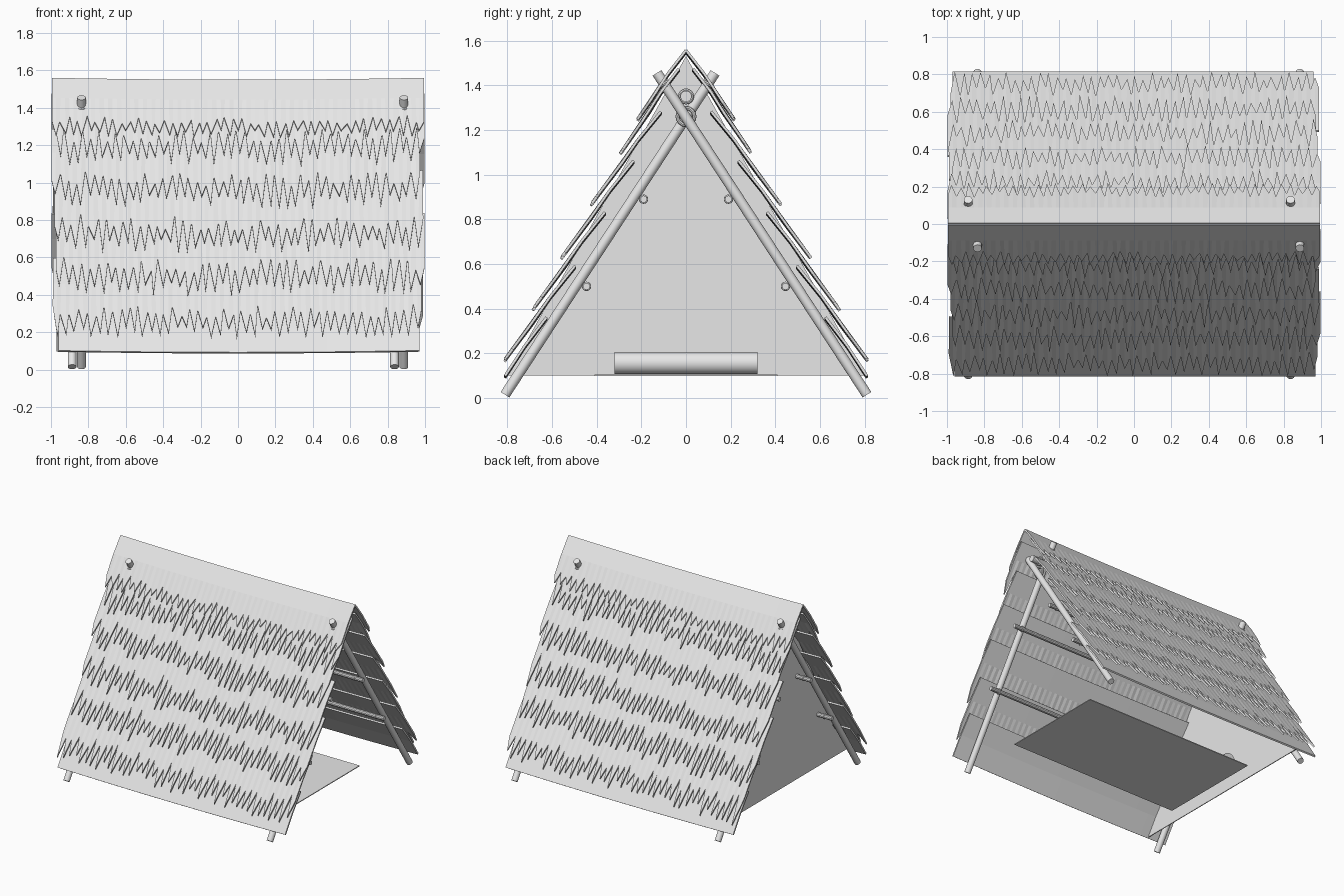
import bpy
import bmesh
import random
from mathutils import Vector

cube = bpy.data.objects.get("Cube")
if cube:
    bpy.data.objects.remove(cube, do_unlink=True)
random.seed(4)

grey = bpy.data.materials.new("light_grey")
grey.use_nodes = True
grey.diffuse_color = (0.8, 0.8, 0.8, 1)
grey.node_tree.nodes["Principled BSDF"].inputs["Base Color"].default_value = (0.8, 0.8, 0.8, 1)

RIDGE, RUN = 1.557, 0.556          # ridge height, horizontal run per unit drop
OUT = Vector((0, -0.874, 0.486))   # outward direction of the front slope


def add_mesh(name, verts, faces):
    mesh = bpy.data.meshes.new(name)
    mesh.from_pydata(verts, [], faces)
    bm = bmesh.new()
    bm.from_mesh(mesh)
    bmesh.ops.recalc_face_normals(bm, faces=bm.faces)
    bm.to_mesh(mesh)
    bm.free()
    mesh.materials.append(grey)
    obj = bpy.data.objects.new(name, mesh)
    bpy.context.collection.objects.link(obj)
    return obj


def finish(name):
    obj = bpy.context.object
    obj.name = name
    obj.data.materials.append(grey)
    bpy.ops.object.shade_smooth_by_angle()
    return obj


def pole(name, a, b, radius, sides=16):
    a, b = Vector(a), Vector(b)
    bpy.ops.mesh.primitive_cylinder_add(vertices=sides, radius=radius,
                                        depth=(b - a).length, location=(a + b) / 2)
    bpy.context.object.rotation_euler = (b - a).to_track_quat('Z', 'Y').to_euler()
    return finish(name)


def ring(name, centre, axis, major, minor):
    bpy.ops.mesh.primitive_torus_add(major_radius=major, minor_radius=minor, location=centre,
                                     major_segments=16, minor_segments=8)
    bpy.context.object.rotation_euler = Vector(axis).to_track_quat('Z', 'Y').to_euler()
    return finish(name)


def slope_point(x, z, offset, side):
    """Point on a roof slope, pushed outward by offset, with a slight sag mid-span."""
    p = Vector((x, -(RIDGE - z) * RUN, z)) + OUT * offset
    p.z -= 0.01 * (1 - x * x)
    return (p.x, p.y * side, p.z)


def thatch(name, side, top, notch, tip, inner, outer, x0, x1):
    """Tilted, slightly bulging thatch sheet with a ragged toothed lower edge."""
    count = 86
    middle = (top + notch) / 2
    verts, faces = [], []

    def reach(z):
        return inner + (outer - inner) * (top - z) / (top - tip)

    for i in range(count + 1):
        x = x0 + (x1 - x0) * i / count
        jag = random.uniform(-0.3, 0.3) * (notch - tip)
        low = (tip if i % 2 else notch) + jag
        slant = 0 if i in (0, count) else random.uniform(-0.006, 0.006)
        verts += [slope_point(x, top, inner, side),
                  slope_point(x, middle, reach(middle) + 0.006, side),
                  slope_point(x + slant, low, reach(low), side)]
        if i:
            k = 3 * i
            faces += [(k - 3, k - 2, k + 1, k), (k - 2, k - 1, k + 2, k + 1)]
    solid = add_mesh(name, verts, faces).modifiers.new("thickness", 'SOLIDIFY')
    solid.thickness = 0.012
    solid.offset = 0


# Thatch: top height, notch height, tip height, inner and outer offset
rows = [
    (1.557, 1.325, 1.25, 0.0, 0.038),
    (1.48, 1.25, 1.12, -0.012, 0.030),
    (1.30, 1.02, 0.89, -0.035, 0.032),
    (1.08, 0.79, 0.65, -0.035, 0.032),
    (0.85, 0.56, 0.42, -0.035, 0.032),
    (0.61, 0.31, 0.19, -0.035, 0.032),
    (0.38, 0.10, 0.10, -0.035, 0.0),
]
shifts = [0, 0.012, -0.012, 0.005, 0.012, -0.005, 0.005]
for side, label in ((1, "front"), (-1, "back")):
    for n, (row, shift) in enumerate(zip(rows, shifts)):
        half = 0.995 if n == 0 else 0.965 if n == 6 else 0.985
        thatch(f"{label}_thatch_{n + 1}", side, *row, -half + shift * side, half + shift * side)

# Closed end wall, just inside the end poles
wall = add_mesh("end_wall",
                [(-0.8, -0.8, 0.1), (-0.8, 0.8, 0.1), (-0.8, 0, 1.53)], [(0, 1, 2)])
wall.modifiers.new("thickness", 'SOLIDIFY').thickness = 0.006

# Crossed end poles with lashings
for label, x in (("right", -0.862), ("left", 0.862)):
    for side, leg in ((1, "front"), (-1, "back")):
        px = x - 0.025 * side
        pole(f"{label}_{leg}_pole", (px, -0.81 * side, 0.015), (px, 0.13 * side, 1.455), 0.023)
        ring(f"{label}_{leg}_collar", (px, 0.1 * side, 1.405),
             (0, 0.94 * side, 1.44), 0.025, 0.008)
    ring(f"{label}_crossing_lashing", (x, 0, 1.26), (1, 0, 0), 0.038, 0.009)
    ring(f"{label}_ridge_lashing", (x, 0, 1.35), (1, 0, 0), 0.028, 0.008)

# Ridge pole and inner cross rails
pole("ridge_pole", (-0.93, 0, 1.35), (0.93, 0, 1.35), 0.025)
for side, label in ((1, "back"), (-1, "front")):
    for level, y, z in (("upper", 0.19, 0.89), ("lower", 0.445, 0.5)):
        pole(f"{label}_{level}_rail", (-0.93, y * side, z), (0.93, y * side, z), 0.016, 10)
        for x in (-0.865, 0.86):
            ring(f"{label}_{level}_rail_lashing", (x, y * side, z), (1, 0, 0), 0.016, 0.005)

# Floor mat and rolled pillow
bpy.ops.mesh.primitive_cube_add(size=1, location=(0.027, 0, 0.102))
bpy.context.object.scale = (1.435, 0.82, 0.006)
finish("floor_mat")
pole("rolled_pillow", (-0.6, -0.32, 0.157), (-0.6, 0.32, 0.157), 0.05, 24)
